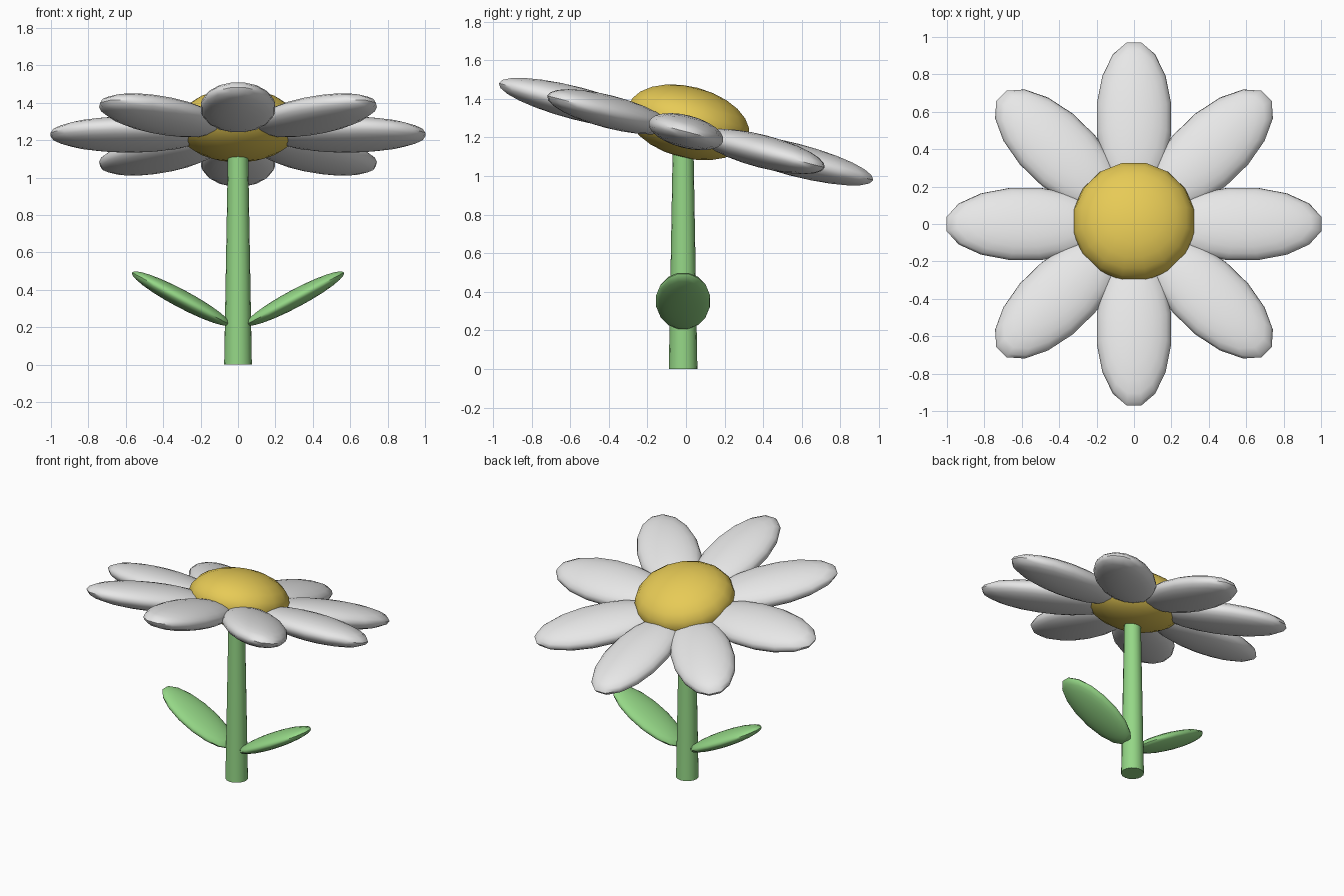
import bpy, math
from mathutils import Matrix, Vector

if "Cube" in bpy.data.objects:
    bpy.data.objects.remove(bpy.data.objects["Cube"])


def make_material(name, rgb):
    mat = bpy.data.materials.new(name)
    mat.use_nodes = True
    mat.diffuse_color = (*rgb, 1)
    mat.node_tree.nodes["Principled BSDF"].inputs["Base Color"].default_value = (*rgb, 1)
    return mat


white = make_material("petal white", (0.8, 0.8, 0.8))
yellow = make_material("centre yellow", (0.86, 0.64, 0.1))
green = make_material("leaf green", (0.3, 0.68, 0.24))

SEGMENTS = 16


def finish(name, mat, matrix):
    obj = bpy.context.object
    obj.name = name
    obj.data.transform(matrix)
    obj.data.materials.append(mat)
    bpy.ops.object.shade_smooth_by_angle(angle=math.radians(50))
    return obj


def ellipsoid(name, mat, radii, placement):
    # half a segment of turn leaves a blunt edge at each end
    bpy.ops.mesh.primitive_uv_sphere_add(segments=SEGMENTS, ring_count=12, radius=1)
    turn = Matrix.Rotation(math.pi / SEGMENTS, 4, "Z")
    return finish(name, mat, placement @ Matrix.Diagonal((*radii, 1)) @ turn)


# Flower head: tilted disc of eight petals around a domed centre
head = Matrix.Translation((0, 0, 1.23)) @ Matrix.Rotation(math.radians(-14.5), 4, "X")
ellipsoid("flower_centre", yellow, (0.33, 0.33, 0.185), head @ Matrix.Translation((0, 0, 0.05)))
for i in range(8):
    spin = Matrix.Rotation(i * math.pi / 4, 4, "Z")
    ellipsoid(f"petal_{i + 1}", white, (0.43, 0.203, 0.085),
              head @ spin @ Matrix.Translation((0.58, 0, 0)))

# Stem: slim tapered tube
bpy.ops.mesh.primitive_cone_add(vertices=SEGMENTS, radius1=0.074, radius2=0.053, depth=1.2)
finish("stem", green, Matrix.Translation((0, -0.015, 0.6)))

# Leaves: a mirrored pair rising from the stem
for side, name in ((1, "left_leaf"), (-1, "right_leaf")):
    place = (Matrix.Translation((side * 0.305, -0.015, 0.353))
             @ Matrix.Rotation(-side * math.radians(28), 4, "Y"))
    ellipsoid(name, green, (0.303, 0.143, 0.048), place)
